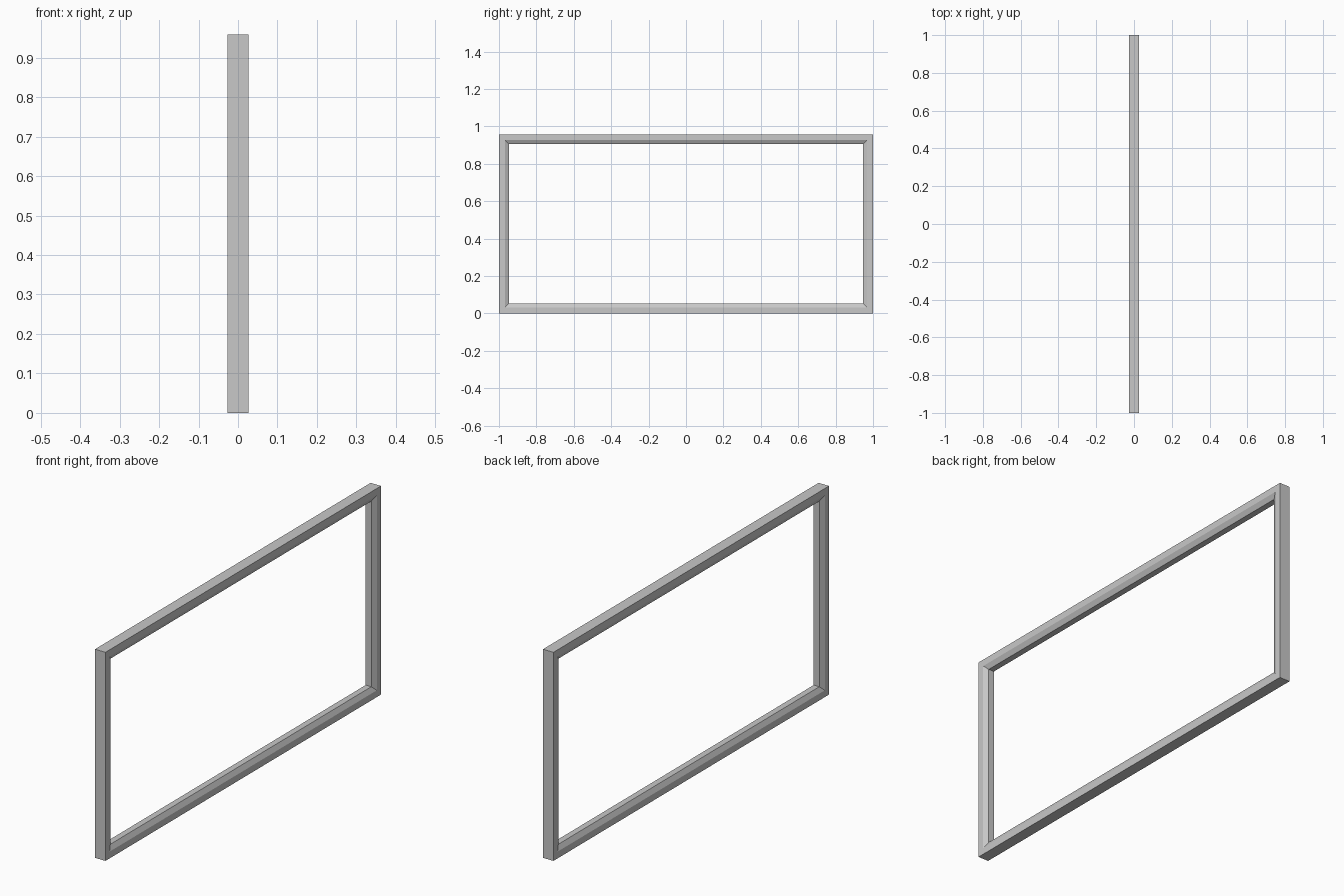
import bpy
import bmesh

cube = bpy.data.objects.get("Cube")
if cube:
    bpy.data.objects.remove(cube, do_unlink=True)

HALF_LENGTH = 1.0
HEIGHT = 0.958
HALF_DEPTH = 0.0265
BAR = 0.053          # width of each bar
FLAT = 0.031         # flat face before the inner chamfer
HALF_INNER = 0.0143  # half width of the inner flat

grey = bpy.data.materials.new("frame_grey")
grey.use_nodes = True
colour = (0.58, 0.58, 0.58, 1)
grey.diffuse_color = colour
grey.node_tree.nodes["Principled BSDF"].inputs["Base Color"].default_value = colour

# Bar cross-section as (inset from the outer edge, x)
half = [(0, HALF_DEPTH), (FLAT, HALF_DEPTH), (BAR, HALF_INNER)]
profile = half + [(inset, -x) for inset, x in reversed(half)]

# Mitred frame: one rectangular ring per profile point, bridged together
bm = bmesh.new()
rings = []
for inset, x in profile:
    y, low, high = HALF_LENGTH - inset, inset, HEIGHT - inset
    corners = [(-y, low), (y, low), (y, high), (-y, high)]
    rings.append([bm.verts.new((x, cy, cz)) for cy, cz in corners])

for i, ring in enumerate(rings):
    following = rings[(i + 1) % len(rings)]
    for j in range(4):
        k = (j + 1) % 4
        bm.faces.new((ring[j], ring[k], following[k], following[j]))
bmesh.ops.recalc_face_normals(bm, faces=bm.faces[:])

mesh = bpy.data.meshes.new("rectangular_frame")
bm.to_mesh(mesh)
bm.free()
mesh.materials.append(grey)
frame = bpy.data.objects.new("rectangular_frame", mesh)
bpy.context.collection.objects.link(frame)
